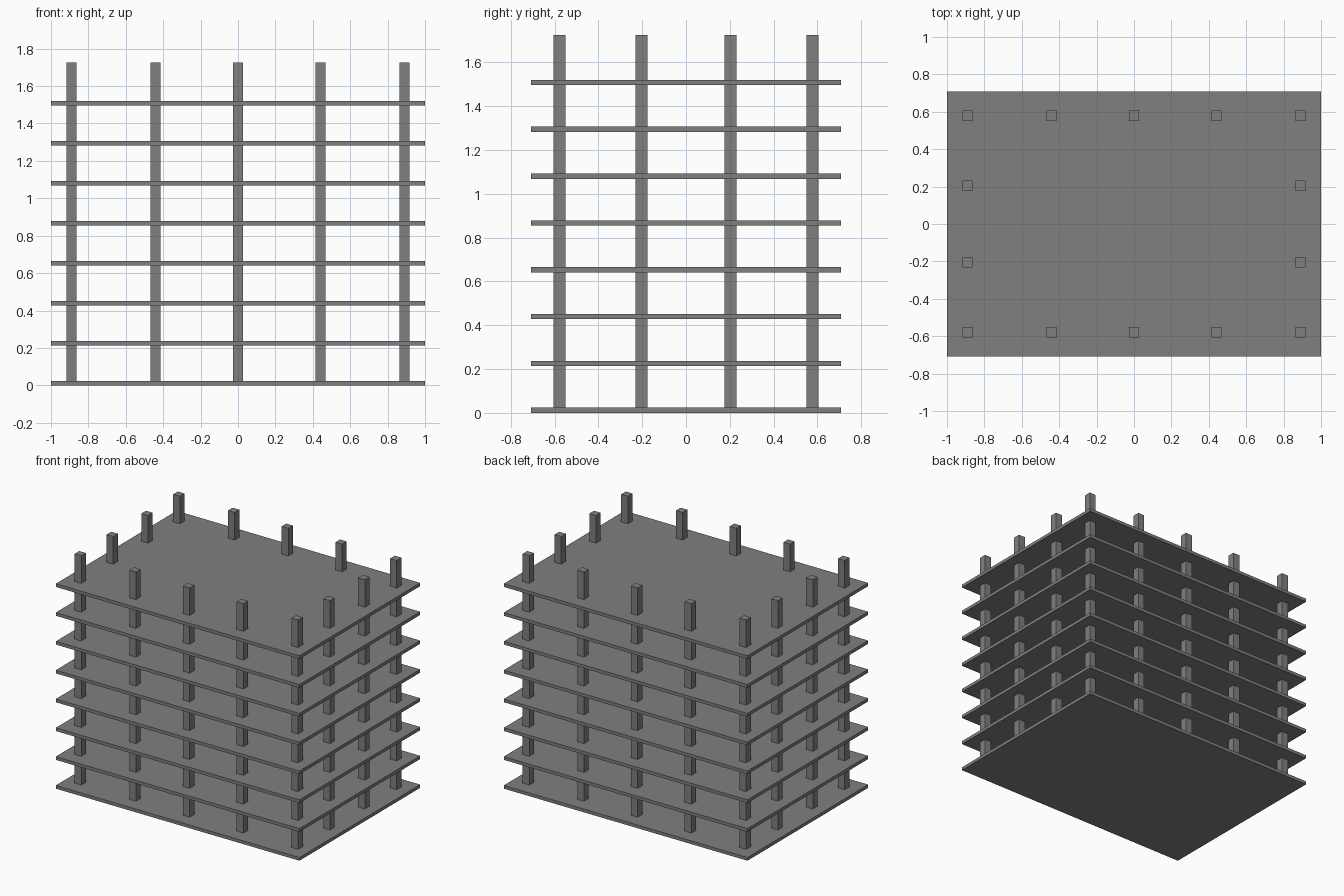
import bpy

if "Cube" in bpy.data.objects:
    bpy.data.objects.remove(bpy.data.objects["Cube"])

# single grey for the whole frame
grey = bpy.data.materials.new("concrete grey")
grey.diffuse_color = (0.214, 0.214, 0.214, 1)
grey.use_nodes = True
grey.node_tree.nodes["Principled BSDF"].inputs["Base Color"].default_value = grey.diffuse_color


def box(name, x, y, z0, z1, sx, sy):
    bpy.ops.mesh.primitive_cube_add(size=1, location=(x, y, (z0 + z1) / 2))
    ob = bpy.context.object
    ob.name = name
    ob.scale = (sx, sy, z1 - z0)
    bpy.ops.object.transform_apply(location=False, rotation=False, scale=True)
    ob.data.materials.append(grey)
    return ob


FLOORS, STEP, THICK = 8, 0.2138, 0.024
COL, TOP = 0.055, 1.725

# floor slabs
for i in range(FLOORS):
    z = i * STEP
    box(f"floor_slab_{i}", 0, 0, z, z + THICK, 2.0, 1.416)

# perimeter columns, running through all floors
xs = (-0.89, -0.441, 0, 0.441, 0.89)
ys = (-0.578, -0.204, 0.204, 0.578)
for x in xs:
    for y in ys:
        if abs(x) > 0.8 or abs(y) > 0.5:
            box("column", x, y, THICK - 0.004, TOP, COL, COL)
